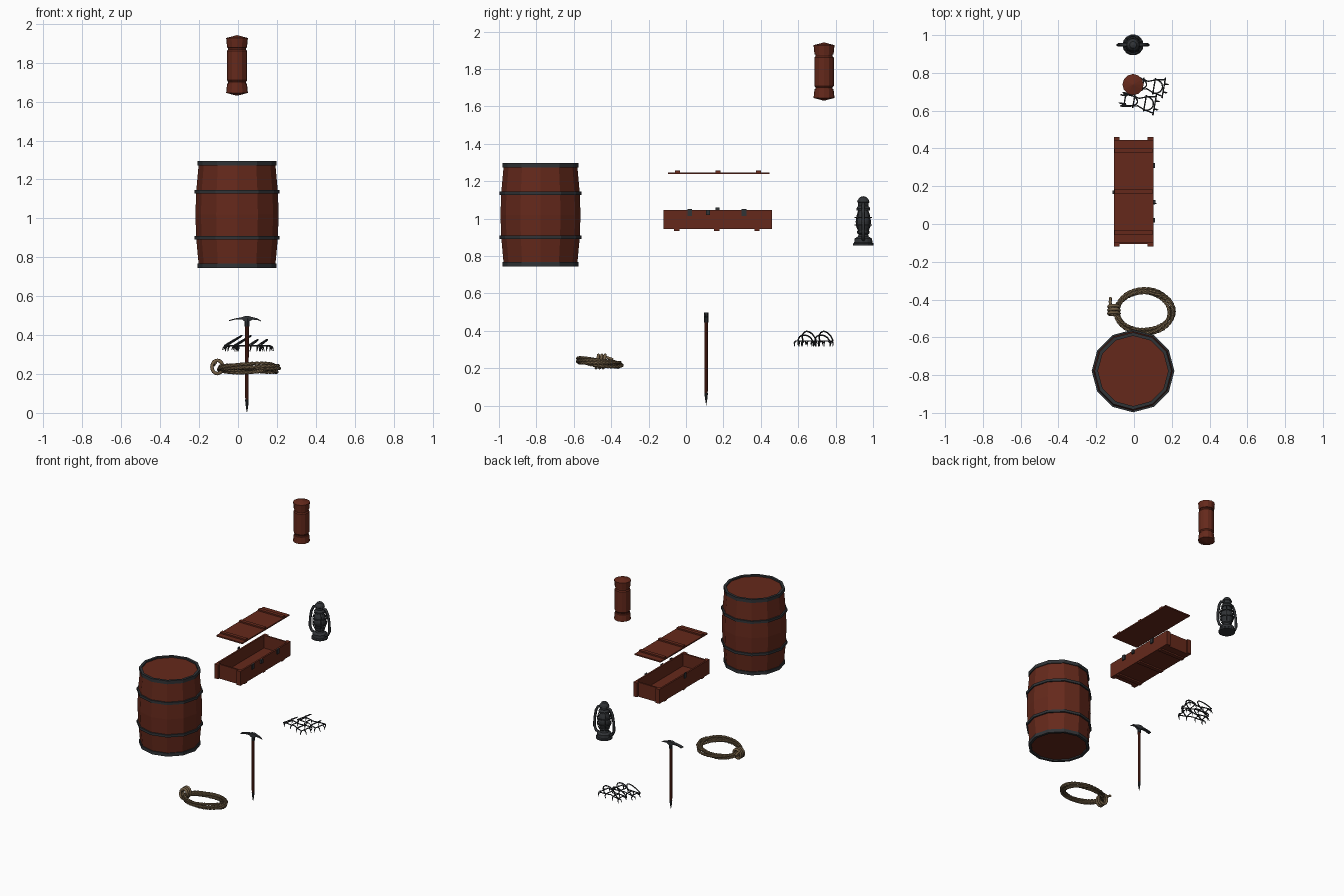
import bpy, bmesh
from math import sin, cos, pi, radians
from mathutils import Matrix, Vector

if "Cube" in bpy.data.objects:
    bpy.data.objects.remove(bpy.data.objects["Cube"])


def material(name, rgb):
    m = bpy.data.materials.new(name)
    m.diffuse_color = (*rgb, 1)
    m.use_nodes = True
    m.node_tree.nodes["Principled BSDF"].inputs["Base Color"].default_value = m.diffuse_color
    return m


WOOD = material("red_wood", (0.13, 0.022, 0.011))
IRON = material("dark_iron", (0.03, 0.033, 0.037))
ROPE = material("rope_fibre", (0.17, 0.115, 0.06))


def add(name, mesh, mat):
    mesh.materials.clear()
    mesh.materials.append(mat)
    ob = bpy.data.objects.new(name, mesh)
    bpy.context.collection.objects.link(ob)
    return ob


def from_bmesh(name, bm, mat):
    bmesh.ops.recalc_face_normals(bm, faces=bm.faces)
    me = bpy.data.meshes.new(name)
    bm.to_mesh(me)
    bm.free()
    return add(name, me, mat)


def lathe(name, profile, n, centre, mat):
    bm = bmesh.new()
    rings = [[bm.verts.new((centre[0] + r * cos(2 * pi * i / n), centre[1] + r * sin(2 * pi * i / n), z))
              for i in range(n)] for r, z in profile]
    for a, b in zip(rings, rings[1:]):
        for i in range(n):
            j = (i + 1) % n
            bm.faces.new((a[i], a[j], b[j], b[i]))
    if profile[0] != profile[-1]:
        bm.faces.new(rings[0])
        bm.faces.new(rings[-1])
    bmesh.ops.remove_doubles(bm, verts=bm.verts, dist=1e-5)
    return from_bmesh(name, bm, mat)


def hoop(name, z0, z1, r0, r1, n, centre, mat):
    return lathe(name, [(r0, z0), (r1, z0), (r1, z1), (r0, z1), (r0, z0)], n, centre, mat)


def box(name, lo, hi, mat):
    bm = bmesh.new()
    bmesh.ops.create_cube(bm, size=1)
    for v in bm.verts:
        v.co = [(l + h) / 2 + c * (h - l) for l, h, c in zip(lo, hi, v.co)]
    return from_bmesh(name, bm, mat)


def tube(name, paths, radius, mat, cyclic=False, res=1, taper=None):
    cu = bpy.data.curves.new(name, 'CURVE')
    cu.dimensions = '3D'
    cu.bevel_depth = radius
    cu.bevel_resolution = res
    cu.use_fill_caps = True
    for pts in paths:
        s = cu.splines.new('POLY')
        s.points.add(len(pts) - 1)
        for i, (p, q) in enumerate(zip(s.points, pts)):
            p.co = (*q, 1)
            p.radius = taper[i] if taper else 1
        s.use_cyclic_u = cyclic
    tmp = bpy.data.objects.new(name, cu)
    bpy.context.collection.objects.link(tmp)
    me = bpy.data.meshes.new_from_object(tmp)
    bpy.data.objects.remove(tmp)
    return add(name, me, mat)


# Barrel: bulging staves with recessed heads and four hoops
B = (-0.005, -0.778)
lathe("barrel_body", [(0, .755), (.188, .755), (.19, .747), (.197, .76), (.21, .90), (.214, 1.02),
                      (.21, 1.136), (.197, 1.28), (.19, 1.294), (.188, 1.286), (0, 1.286)], 12, B, WOOD)
for i, (z, r, h) in enumerate([(.757, .204, .012), (.90, .219, .009), (1.136, .219, .009), (1.284, .204, .012)]):
    hoop(f"barrel_hoop_{i}", z - h, z + h, r - .018, r, 12, B, IRON)

# Canister: round body with thicker collars and shallow pointed ends
lathe("canister", [(0, 1.63), (.056, 1.645), (.051, 1.692), (.046, 1.694), (.046, 1.702), (.052, 1.71),
                   (.052, 1.86), (.046, 1.868), (.046, 1.876), (.051, 1.878), (.056, 1.927), (0, 1.942)],
      12, (-0.005, .738), WOOD)

# Open crate: floor, walls, end cleats, bottom battens
X0, X1, Y0, Y1, Z0, Z1, T = -.107, .102, -.105, .446, .943, 1.047, .012
box("crate_floor", (X0, Y0, Z0), (X1, Y1, Z0 + T), WOOD)
for s, x in (("left", X0), ("right", X1 - T)):
    box(f"crate_{s}_wall", (x, Y0, Z0), (x + T, Y1, Z1), WOOD)
for s, y, yc in (("front", Y0, Y0 - .014), ("back", Y1 - T, Y1)):
    box(f"crate_{s}_wall", (X0, y, Z0), (X1, y + T, Z1), WOOD)
    for i, x in enumerate((X0, X1 - .03)):
        box(f"crate_{s}_cleat_{i}", (x, yc, Z0), (x + .03, yc + .014, Z1), WOOD)
for i, y in enumerate((-.05, .165, .38)):
    box(f"crate_batten_{i}", (X0 + .005, y - .014, Z0 - .01), (X1 - .005, y + .014, Z0), WOOD)
# Crate fittings
for i, y in enumerate((.02, .31)):
    box(f"crate_hinge_{i}", (X1, y - .013, 1.015), (X1 + .008, y + .013, Z1 + .004), IRON)
box("crate_latch", (X1, .108, 1.02), (X1 + .012, .128, Z1), IRON)
box("crate_clasp", (X0 - .006, .158, 1.02), (X0, .178, 1.06), IRON)

# Floating lid with three battens
box("lid_panel", (X0, -.097, 1.238), (X1, .446, 1.247), WOOD)
for i, y in enumerate((-.045, .171, .388)):
    box(f"lid_batten_{i}", (X0 + .004, y - .013, 1.247), (X1 - .004, y + .013, 1.257), WOOD)

# Lantern: tank, globe, chimney cap
L = (-0.005, .948)
lathe("lantern_tank", [(0, .857), (.056, .857), (.056, .867), (.05, .872), (.048, .893), (.03, .904),
                       (.026, .915), (.034, .922), (.034, .934), (0, .934)], 14, L, IRON)
lathe("lantern_globe", [(.028, .93), (.04, .96), (.042, .985), (.036, 1.02), (.027, 1.047)], 14, L, IRON)
lathe("lantern_cap", [(0, 1.043), (.036, 1.043), (.038, 1.055), (.028, 1.068), (.03, 1.085), (.034, 1.088),
                      (.03, 1.10), (.018, 1.115), (0, 1.12)], 14, L, IRON)
# Lantern side tubes and globe guard
tube("lantern_side_tubes", [[(L[0] + s * x, L[1], z) for x, z in
     ((.04, .885), (.066, .895), (.079, .925), (.077, .98), (.066, 1.04), (.05, 1.072), (.02, 1.082))]
     for s in (-1, 1)], .009, IRON)
tube("lantern_guard_wires", [[(L[0] + r * cos(a), L[1] + r * sin(a), z) for r, z in
     ((.034, .93), (.046, .96), (.047, .99), (.041, 1.025), (.034, 1.047))]
     for a in [pi / 4 + k * pi / 2 for k in range(4)]], .003, IRON)
for i, z in enumerate((.965, 1.005)):
    hoop(f"lantern_guard_ring_{i}", z - .003, z + .003, .042, .049, 14, L, IRON)

# Rope coil: tilted loops, drawn together at the knot
def rope_point(a, k):
    spread = (1 + .75 * cos(a)) / 1.75 * .5 + .5
    u = k * 2.4
    dr, dz = .015 * cos(u + a) * spread, .017 * sin(u + a) * spread
    x, y = .052 + (.145 + dr) * cos(a), -.462 + (.108 + dr) * sin(a)
    return (x, y, .229 - .12 * (y + .462) + dz)


def twisted(centre_fn, n, strands, turns, off):
    paths = []
    for s in range(strands):
        pts = []
        for i in range(n):
            a = 2 * pi * i / n
            p, q = Vector(centre_fn(a)), Vector(centre_fn(a + .01))
            t = (q - p).normalized()
            side = t.cross(Vector((0, 0, 1))).normalized()
            up = side.cross(t)
            w = a * turns + 2 * pi * s / strands
            pts.append(p + off * (cos(w) * side + sin(w) * up))
        paths.append(pts)
    return paths


for k in range(4):
    tube(f"rope_loop_{k}", twisted(lambda a: rope_point(a, k), 80, 3, 12, .0045), .0052, ROPE, True)
# Knot wraps round the coil and a loose tail
K = Vector((-.106, -.452, .236))
tube("rope_knot", [[K + Vector((.028 * cos(t), dy + .006 * sin(t), .034 * sin(t)))
     for t in [2 * pi * i / 16 for i in range(16)]] for dy in (-.022, -.004, .014)], .009, ROPE, True)
tube("rope_tail", [[K + Vector(p) for p in ((-.01, -.02, .02), (-.018, .01, .028), (-.02, .04, .018),
                                            (-.018, .062, .01))]], .008, ROPE)

# Ice axe: shaft, spike, collar
P = (.046, .108)
lathe("axe_shaft", [(.0075, .06), (.009, .08), (.0095, .47), (.0095, .475)], 10, P, WOOD)
lathe("axe_spike", [(0, 0), (.004, .02), (.0085, .05), (.009, .068)], 10, P, IRON)
hoop("axe_collar", .445, .485, .005, .012, 10, P, IRON)
# Axe head: curved profile, pick end narrow, adze end flared
bm = bmesh.new()
head = [(-.092, .472, .477, .013), (-.06, .480, .486, .012), (-.025, .480, .492, .01), (-.012, .470, .497, .011),
        (.012, .470, .497, .011), (.03, .479, .492, .007), (.055, .477, .486, .005), (.073, .470, .473, .002)]
rings = [[bm.verts.new((P[0] + x, P[1] + y, z)) for y, z in ((-w, lo), (w, lo), (w, hi), (-w, hi))]
         for x, lo, hi, w in head]
for a, b in zip(rings, rings[1:]):
    for i in range(4):
        bm.faces.new((a[i], a[i - 1], b[i - 1], b[i]))
bm.faces.new(rings[0])
bm.faces.new(rings[-1])
from_bmesh("axe_head", bm, IRON)


# Pair of crampons: rails, cross bars, down-turned teeth, leaning hoops
def crampon(tag, x, y):
    M = Matrix.Translation((x, y, .345)) @ Matrix.Rotation(radians(-10), 4, 'Z')
    put = lambda path: [M @ Vector(p) for p in path]
    rail = ((0, .03, 0), (.06, .026, 0), (.085, .02, 0), (.12, .034, 0), (.175, .045, 0))
    flip = lambda path: [(px, -py, pz) for px, py, pz in path]
    tube(f"{tag}_rails", [put(rail), put(flip(rail))], .0035, IRON)
    tube(f"{tag}_bars", [put(((bx, -w, 0), (bx, w, 0))) for bx, w in
                         ((.012, .03), (.06, .026), (.12, .034), (.172, .045))], .0035, IRON)
    teeth = []
    for tx, w in ((.005, .03), (.06, .026), (.12, .034), (.172, .045)):
        t = ((tx, w, 0), (tx, w + .007, -.01), (tx - .004, w + .006, -.03))
        teeth += [put(t), put(flip(t))]
    for w in (-.022, .022):
        teeth.append(put(((.172, w, 0), (.188, w, -.006), (.195, w, -.028))))
        teeth.append(put(((.02, w, 0), (-.01, w, -.006), (-.018, w, -.022))))
    tube(f"{tag}_teeth", teeth, .0045, IRON, taper=(1, .9, .3))
    arcs = [put([(bx + lean * sin(t), w * cos(t), h * sin(t)) for t in [pi * i / 12 for i in range(13)]])
            for bx, lean, w, h in ((-.005, .085, .036, .052), (.12, .045, .038, .032))]
    tube(f"{tag}_hoops", arcs, .004, IRON)


crampon("crampon_near", -.06, .66)
crampon("crampon_far", -.012, .75)
